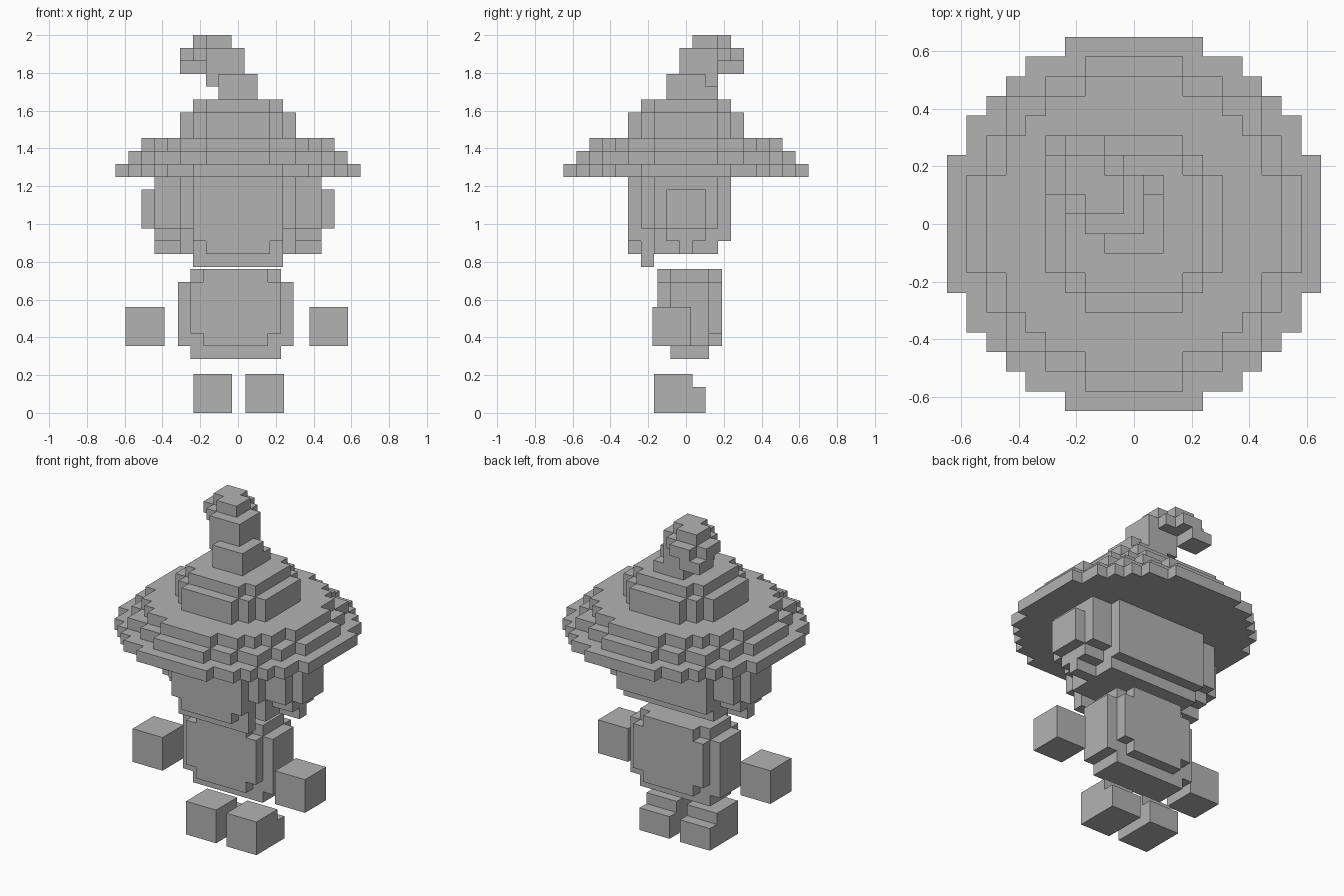
import bpy
import bmesh
from mathutils import Vector

if "Cube" in bpy.data.objects:
    bpy.data.objects.remove(bpy.data.objects["Cube"])

V = 2 / 29.33          # edge of one block

grey = bpy.data.materials.new("plain grey")
grey.diffuse_color = (0.45, 0.45, 0.45, 1)
grey.use_nodes = True
grey.node_tree.nodes["Principled BSDF"].inputs["Base Color"].default_value = grey.diffuse_color


def box(x0, x1, y0, y1, z0, z1):
    """Set of block cells, all limits included."""
    return {(x, y, z) for x in range(x0, x1 + 1)
            for y in range(y0, y1 + 1) for z in range(z0, z1 + 1)}


def wide(x, y0, y1, z0, z1):
    return box(-x, x, y0, y1, z0, z1)


def disc(r, z0, z1):
    n = int(r)
    return {c for c in box(-n, n, -n, n, z0, z1) if c[0] ** 2 + c[1] ** 2 <= r * r}


def build(name, cells, origin):
    """Skin the outside of a block set; cell 0 is centred in x, y and stands on z."""
    bm = bmesh.new()
    for c in cells:
        for axis in range(3):
            for sign in (-1, 1):
                n = [0, 0, 0]
                n[axis] = sign
                if (c[0] + n[0], c[1] + n[1], c[2] + n[2]) in cells:
                    continue
                n = Vector(n)
                u = Vector((n.y, n.z, n.x))
                w = n.cross(u)
                mid = Vector(c) + Vector((0, 0, 0.5)) + n / 2
                bm.faces.new([bm.verts.new((mid + (u * a + w * b) / 2) * V)
                              for a, b in ((-1, -1), (1, -1), (1, 1), (-1, 1))])
    bmesh.ops.remove_doubles(bm, verts=bm.verts[:], dist=V / 100)
    bmesh.ops.dissolve_limit(bm, angle_limit=0.01, verts=bm.verts[:], edges=bm.edges[:])
    me = bpy.data.meshes.new(name)
    bm.to_mesh(me)
    bm.free()
    me.materials.append(grey)
    ob = bpy.data.objects.new(name, me)
    ob.location = origin
    bpy.context.collection.objects.link(ob)


# Hat: three brim steps, crown, then a tip that leans back to one side
hat = disc(9.5, 0, 0) | disc(8.5, 1, 1) | disc(7.5, 2, 2)
hat |= disc(4.5, 3, 4) | disc(3.7, 5, 5)
hat |= box(-1, 1, -1, 2, 6, 6)
hat |= box(-2, 1, -1, 2, 7, 7) - {(1, 2, 7), (-2, -1, 7)}
hat |= box(-2, 0, 0, 2, 8, 9)
hat |= box(-4, -2, 2, 4, 9, 9) - {(-4, 4, 9)}
hat |= {(-3, 1, 9), (-1, 3, 9)}
hat |= box(-4, -3, 3, 4, 8, 8)
hat |= box(-3, -1, 1, 3, 10, 10) - {(-3, 1, 10), (-1, 3, 10)}
build("hat", hat, (0, 0, 2 - 11 * V))

# Head: face, beard, back of the head, sideburns and ears
head = wide(3, -4, -4, 2, 6) | wide(2, -4, -4, 1, 1)
head |= wide(4, -3, -3, 3, 6) | wide(3, -3, -3, 0, 2)
head |= wide(6, -2, 2, 3, 6) | wide(4, -2, 2, 1, 2)
head |= wide(4, 3, 3, 2, 6)
head |= wide(6, -1, 1, 2, 2) | wide(6, 0, 0, 1, 1)
head |= wide(7, -1, 1, 3, 5)
build("head", head, (0, 0, 2 - 18 * V))

# Body: rounded block with stepped edges
body = wide(4, -1, 1, 1, 5) | wide(3, -1, 1, 0, 6)
body |= wide(3, -2, 2, 2, 5) | wide(2, -2, 2, 1, 6)
build("body", body, (-0.012, 0.02, 0.285))

# Hands and feet
for side, hand_x, foot_x in (("left", -0.492, -0.133), ("right", 0.48, 0.142)):
    build(side + "_hand", box(-1, 1, -1, 1, 0, 2), (hand_x, -0.076, 0.355))
    build(side + "_foot", box(-1, 1, -1, 1, 0, 2) | box(-1, 1, 2, 2, 0, 1),
          (foot_x, -0.067, 0))
